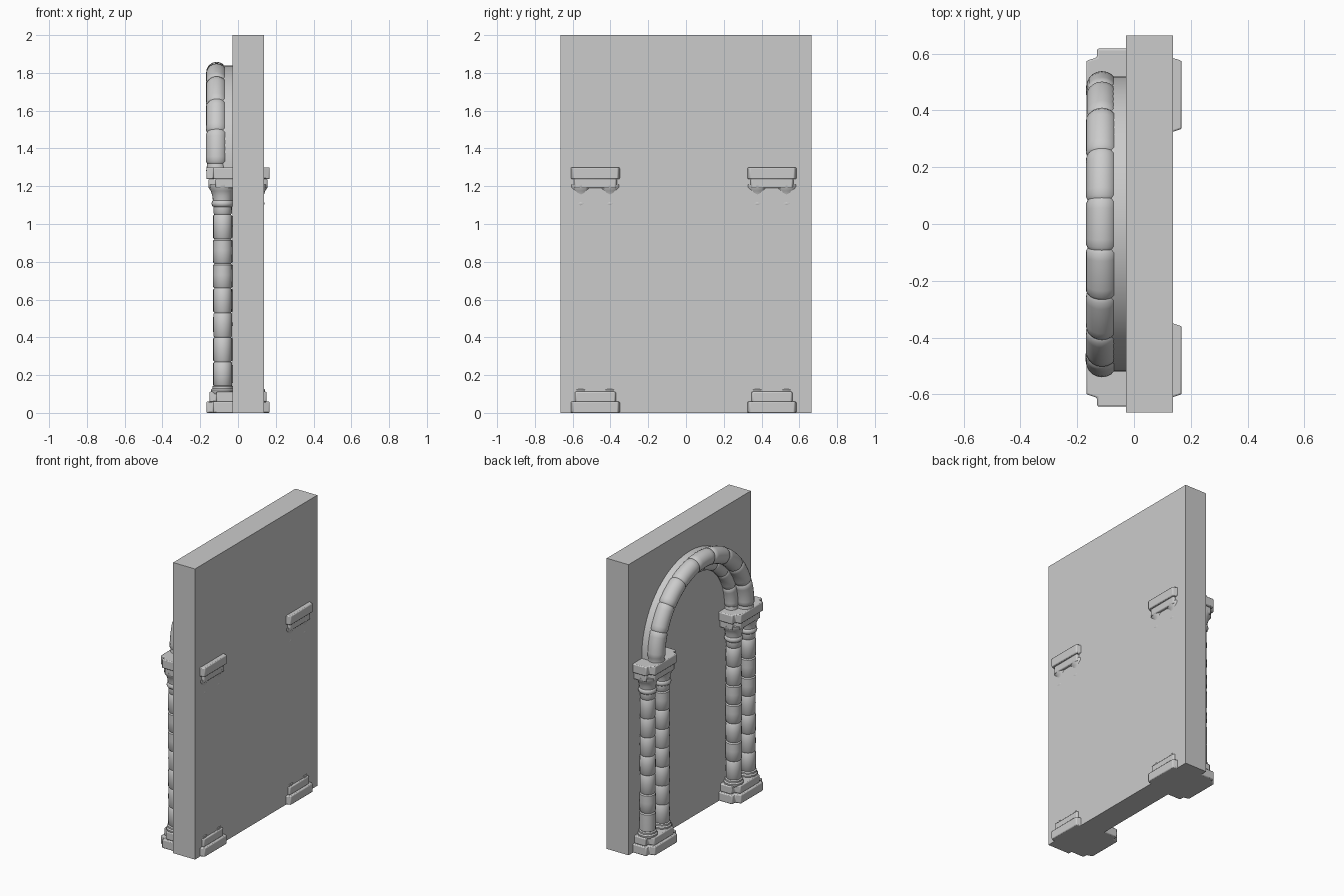
import bpy, bmesh, math, random
from mathutils import Vector

if "Cube" in bpy.data.objects:
    bpy.data.objects.remove(bpy.data.objects["Cube"])

random.seed(4)
SIDES = 20
SPRING = 1.32          # height of the arch centre
PIERS = {"left": 0.455, "right": -0.48}


def finish(name, bm, angle=40, bevel=0):
    bmesh.ops.recalc_face_normals(bm, faces=bm.faces)
    me = bpy.data.meshes.new(name)
    bm.to_mesh(me)
    bm.free()
    ob = bpy.data.objects.new(name, me)
    bpy.context.collection.objects.link(ob)
    if bevel:
        mod = ob.modifiers.new("worn_edges", 'BEVEL')
        mod.width = bevel
        mod.segments = 2
        mod.limit_method = 'ANGLE'
    bpy.ops.object.select_all(action='DESELECT')
    ob.select_set(True)
    bpy.context.view_layer.objects.active = ob
    bpy.ops.object.shade_smooth_by_angle(angle=math.radians(angle))
    return ob


def skin(bm, rings):
    loops = [[bm.verts.new(p) for p in ring] for ring in rings]
    n = len(loops[0])
    for a, b in zip(loops, loops[1:]):
        for i in range(n):
            j = (i + 1) % n
            bm.faces.new((a[i], a[j], b[j], b[i]))
    bm.faces.new(loops[0])
    bm.faces.new(loops[-1])


def cross_block(name, cy, z0, z1, grow):
    # stepped, cross-shaped slab
    a, b, c, d = (v + grow for v in (0.168, 0.13, 0.12, 0.163))
    q = [(a, c), (b, c + 0.012), (b, d)]
    pts = q + [(-x, y) for x, y in reversed(q)]
    pts += [(-x, -y) for x, y in pts]
    bm = bmesh.new()
    skin(bm, [[(x, cy + y, z) for x, y in pts] for z in (z0, z1)])
    finish(name, bm, bevel=0.006)


def column(name, cx, cy):
    # moulded foot, drum stones with grooves, neck ring and flared capital
    prof = [(0.056, 0.10), (0.062, 0.112), (0.062, 0.122), (0.055, 0.13), (0.055, 0.14), (0.047, 0.145)]
    for k in range(7):
        z = 0.27 + 0.13 * k
        r = 0.049 + random.uniform(-0.001, 0.002)
        prof += [(r, z - 0.122), (r + 0.001, z - 0.06), (r, z - 0.007), (0.044, z)]
    prof += [(0.049, 1.057), (0.048, 1.09), (0.056, 1.096), (0.060, 1.108), (0.056, 1.12),
             (0.052, 1.125), (0.055, 1.15), (0.063, 1.175), (0.076, 1.195), (0.076, 1.21)]
    bm = bmesh.new()
    rings = []
    for r, z in prof:
        rings.append([(cx + r * math.cos(t), cy + r * math.sin(t), z)
                      for t in (2 * math.pi * i / SIDES for i in range(SIDES))])
    skin(bm, rings)
    finish(name, bm)


def roll(name, cx, R, r, stones):
    # arch moulding: round section swept over a stilted semicircle, grooved at joints
    stations = []
    step = 180 / stones
    for k in range(stones):
        j = random.uniform(-0.0015, 0.0015)
        stations.append((k * step, r - 0.006))
        for f in (0.06, 0.2, 0.4, 0.6, 0.8, 0.94):
            stations.append(((k + f) * step, r + j))
    stations.append((180, r - 0.006))
    path = [(0, r, 1.28 - SPRING)] + [(a, s, 0) for a, s in stations] + [(180, r, 1.28 - SPRING)]
    rings = []
    for a, s, drop in path:
        t = math.radians(a)
        out = Vector((0, math.cos(t), math.sin(t)))
        c = Vector((cx, 0, SPRING + drop)) + out * R
        rings.append([c + out * s * math.cos(u) + Vector((s * math.sin(u), 0, 0))
                      for u in (2 * math.pi * i / SIDES for i in range(SIDES))])
    bm = bmesh.new()
    skin(bm, rings)
    finish(name, bm)


# wall slab
bm = bmesh.new()
skin(bm, [[(-0.028, -0.665, z), (0.138, -0.665, z), (0.138, 0.665, z), (-0.028, 0.665, z)]
          for z in (0, 2)])
finish("wall", bm)

# piers: stepped base, four clustered columns, two-part capital slab
for side, cy in PIERS.items():
    cross_block(side + "_base_lower", cy, 0, 0.06, 0)
    cross_block(side + "_base_upper", cy, 0.058, 0.112, -0.016)
    cross_block(side + "_capital_lower", cy, 1.19, 1.24, -0.012)
    cross_block(side + "_capital_upper", cy, 1.238, 1.30, 0)
    for i, x in enumerate((-0.081, 0.081)):
        for j, y in enumerate((-0.077, 0.077)):
            column(f"{side}_column_{i}{j}", x, cy + y)

# arch: outer roll, recessed inner roll and the flat band between them and the wall
roll("arch_outer_roll", -0.113, 0.483, 0.056, 9)
roll("arch_inner_roll", -0.055, 0.415, 0.045, 9)
rings = []
for i in range(49):
    t = math.pi * i / 48
    rings.append([(x, R * math.cos(t), SPRING + R * math.sin(t))
                  for x, R in ((-0.09, 0.52), (0, 0.52), (0, 0.42), (-0.09, 0.42))])
ends = [[(x, y, 1.28) for x, y, z in ring] for ring in (rings[0], rings[-1])]
bm = bmesh.new()
skin(bm, [ends[0]] + rings + [ends[1]])
finish("arch_band", bm)
